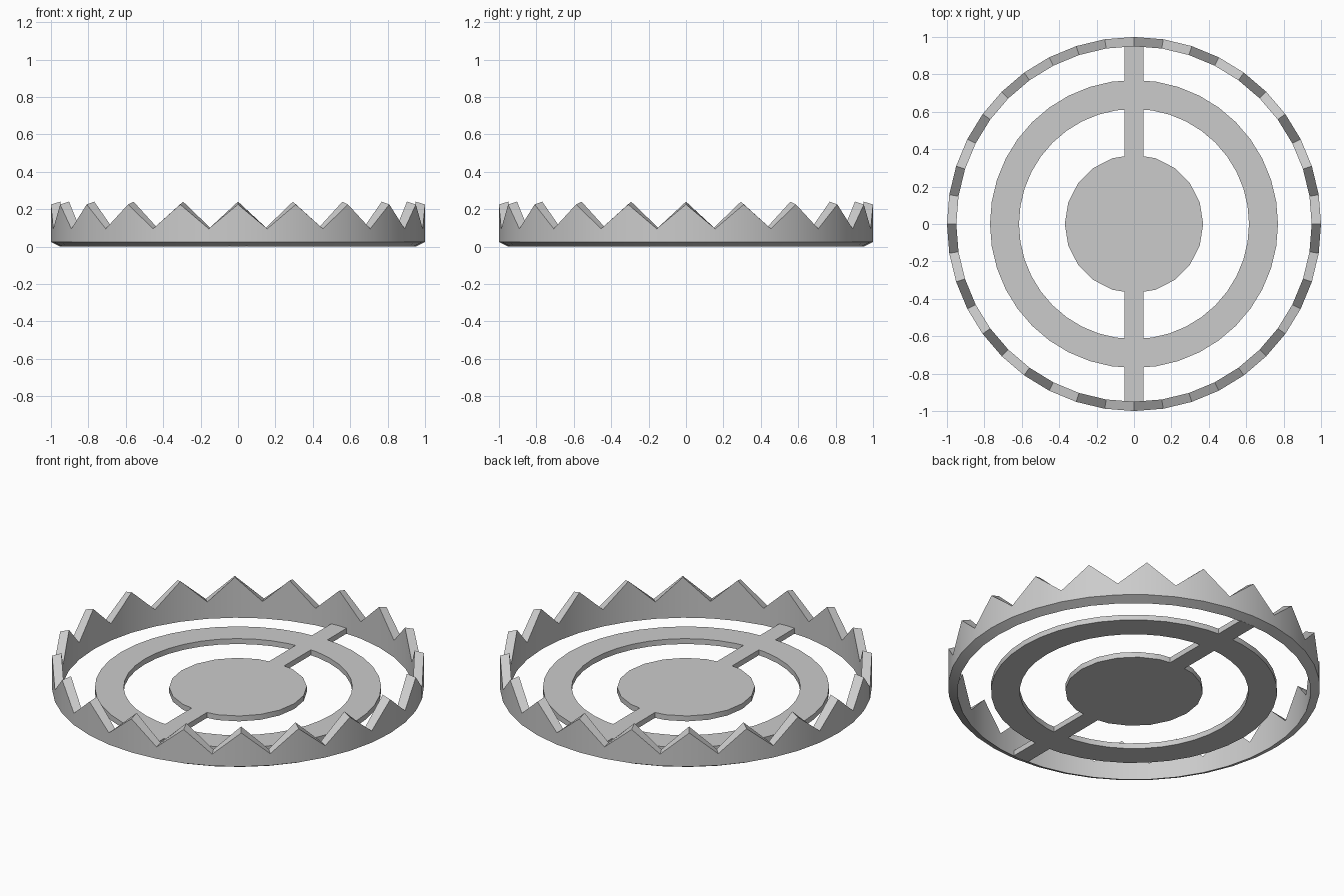
import bpy, bmesh
from math import sin, cos, pi

if "Cube" in bpy.data.objects:
    bpy.data.objects.remove(bpy.data.objects["Cube"])


def finish(bm, name):
    bmesh.ops.recalc_face_normals(bm, faces=bm.faces)
    me = bpy.data.meshes.new(name)
    bm.to_mesh(me)
    bm.free()
    ob = bpy.data.objects.new(name, me)
    bpy.context.collection.objects.link(ob)
    return ob


def lathe(name, profile_at, n):
    """Closed ring: profile_at(i) gives the (r, z) section at step i."""
    bm = bmesh.new()
    rings = []
    for i in range(n):
        a = 2 * pi * i / n
        rings.append([bm.verts.new((r * cos(a), r * sin(a), z)) for r, z in profile_at(i)])
    m = len(rings[0])
    for i in range(n):
        a, b = rings[i], rings[(i + 1) % n]
        for j in range(m):
            k = (j + 1) % m
            bm.faces.new((a[j], b[j], b[k], a[k]))
    return finish(bm, name)


def smooth(ob):
    bpy.ops.object.select_all(action='DESELECT')
    ob.select_set(True)
    bpy.context.view_layer.objects.active = ob
    bpy.ops.object.shade_smooth_by_angle(angle=pi / 6)


def union(target, other):
    mod = target.modifiers.new("union", 'BOOLEAN')
    mod.operation = 'UNION'
    mod.solver = 'EXACT'
    mod.object = other
    bpy.context.view_layer.objects.active = target
    bpy.ops.object.modifier_apply(modifier=mod.name)
    bpy.data.objects.remove(other)


STEPS = 40
TOP = 0.032  # thickness of the flat parts


# Toothed outer rim: peaks on even steps, valleys on odd steps
def rim_section(i):
    outer, inner = (0.225, 0.24) if i % 2 == 0 else (0.095, 0.10)
    return [(1.0, 0.025), (1.0, outer), (0.95, inner), (0.95, 0.0)]


smooth(lathe("toothed_rim", rim_section, STEPS))

# Flat middle ring
plate = lathe("base_plate",
              lambda i: [(0.77, 0), (0.77, TOP), (0.615, TOP), (0.615, 0)], STEPS)

# Centre disc
bm = bmesh.new()
bottom = [bm.verts.new((0.37 * cos(2 * pi * i / 20), 0.37 * sin(2 * pi * i / 20), 0))
          for i in range(20)]
face = bm.faces.new(bottom)
ext = bmesh.ops.extrude_face_region(bm, geom=[face], use_keep_orig=True)
bmesh.ops.translate(bm, vec=(0, 0, TOP),
                    verts=[v for v in ext["geom"] if isinstance(v, bmesh.types.BMVert)])
disc = finish(bm, "centre_disc")

# Cross bar running rim to rim
bm = bmesh.new()
bmesh.ops.create_cube(bm, size=1)
for v in bm.verts:
    v.co = (v.co.x * 0.1, v.co.y * 1.9, (v.co.z + 0.5) * TOP)
bar = finish(bm, "cross_bar")

# Join the flat parts into one clean plate
union(bar, disc)
union(plate, bar)
smooth(plate)
